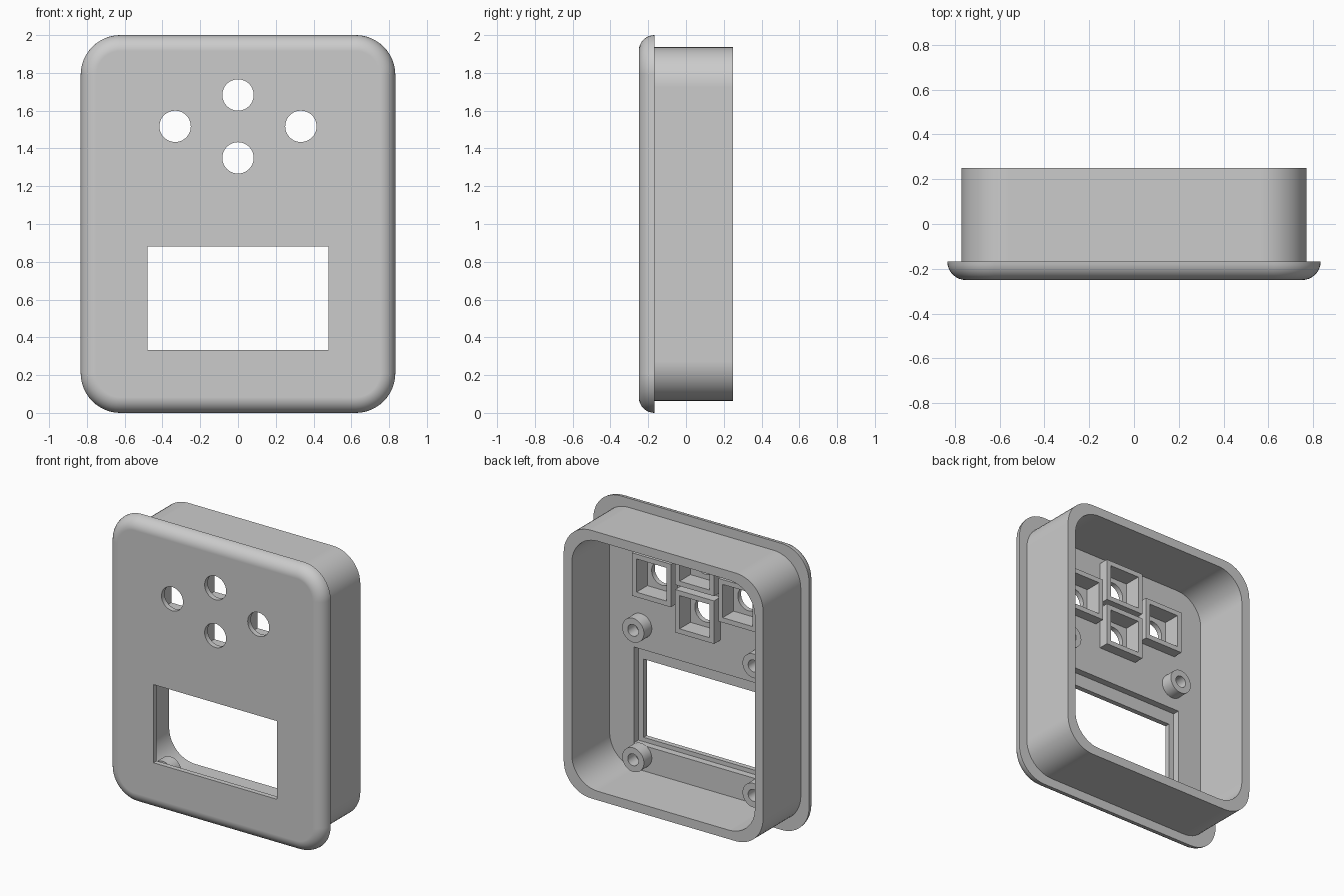
import bpy, bmesh, math

if "Cube" in bpy.data.objects:
    bpy.data.objects.remove(bpy.data.objects["Cube"], do_unlink=True)

grey = bpy.data.materials.new("plain grey")
grey.use_nodes = True
grey.diffuse_color = (0.6, 0.6, 0.6, 1)
grey.node_tree.nodes["Principled BSDF"].inputs["Base Color"].default_value = (0.6, 0.6, 0.6, 1)

FRONT, PLATE_BACK, BACK = -0.25, -0.167, 0.25
POCKET = -0.215


def ring(y, hw, hh, r=0.0, n=0, x=0.0, z=1.0):
    """Rounded rectangle at depth y, with n segments per corner."""
    pts = []
    corners = ((1, 1), (-1, 1), (-1, -1), (1, -1))
    for q, (sx, sz) in enumerate(corners):
        for i in range(n + 1):
            a = math.pi / 2 * (q + (i / n if n else 0.5))
            pts.append((x + sx * (hw - r) + r * math.cos(a), y,
                        z + sz * (hh - r) + r * math.sin(a)))
    return pts


def disc(y, r, x, z):
    return ring(y, r, r, r, 12, x, z)


def loft(name, rings, closed=False):
    """Skin a row of rings; cap the ends, or join last to first."""
    bm = bmesh.new()
    loops = [[bm.verts.new(p) for p in pts] for pts in rings]
    pairs = list(zip(loops, loops[1:]))
    if closed:
        pairs.append((loops[-1], loops[0]))
    else:
        bm.faces.new(loops[0])
        bm.faces.new(loops[-1])
    for a, b in pairs:
        for i in range(len(a)):
            j = (i + 1) % len(a)
            bm.faces.new((a[i], a[j], b[j], b[i]))
    bmesh.ops.remove_doubles(bm, verts=bm.verts, dist=1e-5)
    bmesh.ops.recalc_face_normals(bm, faces=bm.faces)
    mesh = bpy.data.meshes.new(name)
    bm.to_mesh(mesh)
    bm.free()
    mesh.materials.append(grey)
    ob = bpy.data.objects.new(name, mesh)
    bpy.context.collection.objects.link(ob)
    return ob


def activate(ob):
    bpy.ops.object.select_all(action='DESELECT')
    ob.select_set(True)
    bpy.context.view_layer.objects.active = ob


def cut(target, cutter):
    activate(target)
    mod = target.modifiers.new("cut", 'BOOLEAN')
    mod.operation = 'DIFFERENCE'
    mod.solver = 'EXACT'
    mod.object = cutter
    bpy.ops.object.modifier_apply(modifier=mod.name)
    bpy.data.objects.remove(cutter, do_unlink=True)


def smooth(ob):
    activate(ob)
    bpy.ops.object.shade_smooth_by_angle(angle=math.radians(30))


# Housing: rounded front plate, outer wall, rim, inner wall and floor
N = 12
EDGE = PLATE_BACK - FRONT
shell = []
for k in range(9):
    a = math.pi / 2 * k / 8
    inset = EDGE * (1 - math.sin(a))
    shell.append(ring(PLATE_BACK - EDGE * math.cos(a),
                      0.833 - inset, 1 - inset, 0.21 - inset, N))
shell += [ring(PLATE_BACK, 0.77, 0.936, 0.21, N), ring(BACK, 0.77, 0.936, 0.21, N),
          ring(BACK, 0.707, 0.873, 0.2, N), ring(PLATE_BACK, 0.707, 0.873, 0.2, N)]
housing = loft("housing", shell)

# Display window with a stepped recess behind it
recess = dict(hw=0.518, hh=0.334, z=0.638)
window = dict(hw=0.478, hh=0.273, z=0.607)
cut(housing, loft("window_cutter", [ring(-0.1, **recess), ring(POCKET, **recess),
                                    ring(POCKET, **window), ring(-0.3, **window)]))

# Four buttons: round hole, square pocket and raised square frame
for name, x, z in (("top", 0, 1.683), ("bottom", 0, 1.35),
                   ("left", 0.333, 1.517), ("right", -0.333, 1.517)):
    inner, outer, tip = 0.116, 0.15, -0.095
    cut(housing, loft("pocket_cutter", [ring(y, inner, inner, x=x, z=z) for y in (-0.14, POCKET)]))
    cut(housing, loft("hole_cutter", [disc(y, 0.083, x, z) for y in (-0.18, -0.3)]))
    loft(name + "_button_frame",
         [ring(y, h, h, x=x, z=z) for y, h in
          ((PLATE_BACK, outer), (tip, outer), (tip, inner), (PLATE_BACK, inner))], closed=True)

# Hollow screw posts around the window
for side, x in (("left", 0.465), ("right", -0.465)):
    for level, z in (("upper", 1.136), ("lower", 0.232)):
        tip = -0.08
        smooth(loft(f"{level}_{side}_screw_post",
                    [disc(y, r, x, z) for y, r in
                     ((PLATE_BACK, 0.084), (tip, 0.084), (tip, 0.041), (PLATE_BACK, 0.041))],
                    closed=True))

smooth(housing)
weighted = housing.modifiers.new("even_shading", 'WEIGHTED_NORMAL')
weighted.keep_sharp = True
